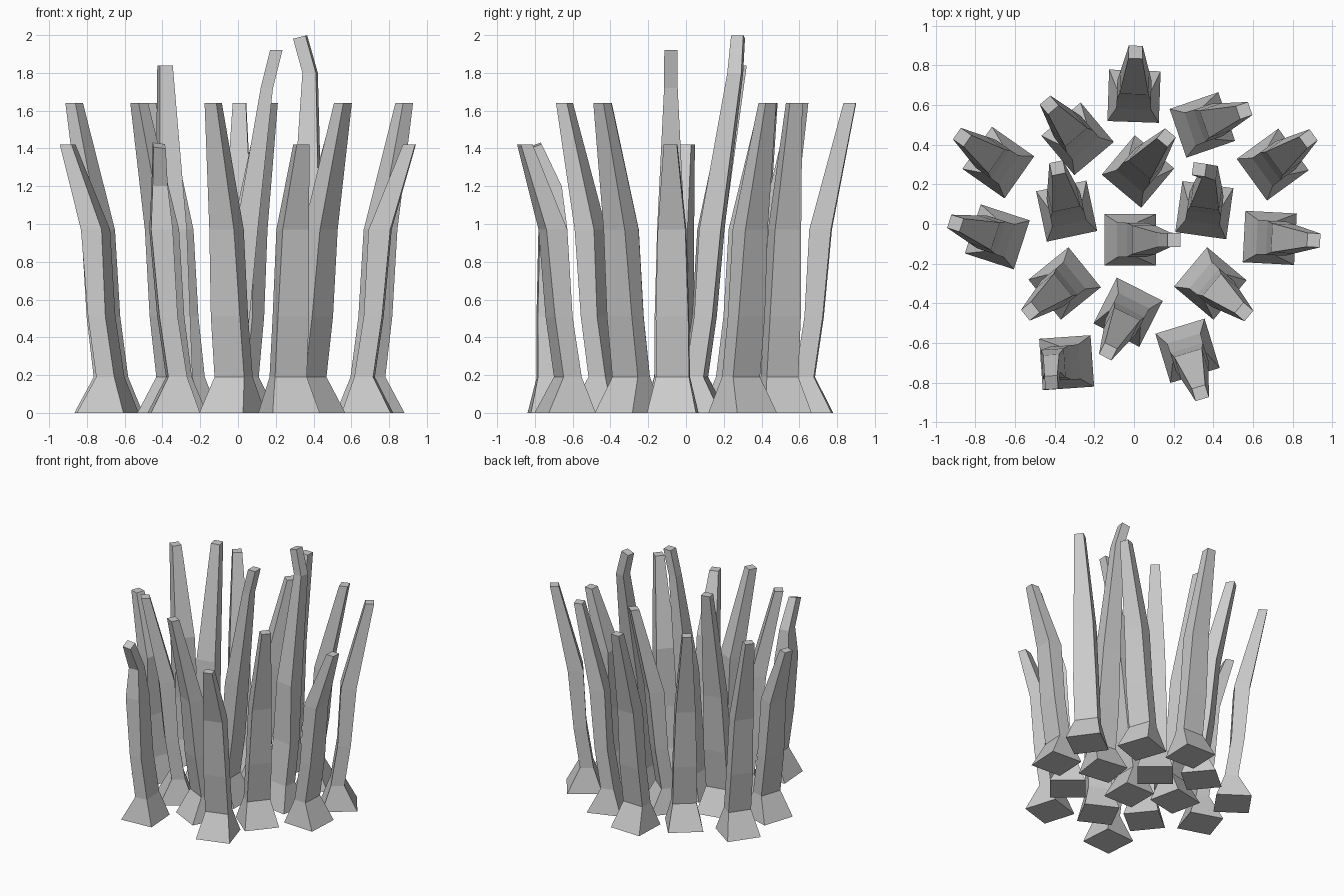
import bpy, bmesh
from math import radians
from mathutils import Matrix, Vector

if "Cube" in bpy.data.objects:
    bpy.data.objects.remove(bpy.data.objects["Cube"], do_unlink=True)

grey = bpy.data.materials.new("stone_grey")
grey.use_nodes = True
colour = (0.6, 0.6, 0.6, 1)
grey.diffuse_color = colour
grey.node_tree.nodes["Principled BSDF"].inputs["Base Color"].default_value = colour

# Shared stalk profile: height, inner edge, outer edge, half width
STALK = [(0, -0.13, 0.13, 0.13), (0.19, -0.065, 0.035, 0.088),
         (0.51, -0.015, 0.082, 0.086), (0.97, 0.01, 0.125, 0.073)]


def tip(z):
    return [(z, 0.19, 0.255, 0.035)]


SHORT, MEDIUM, TALL = tip(1.42), tip(1.64), tip(1.84)
TALLEST = [(1.72, 0.14, 0.205, 0.036)] + tip(1.92)
CROOKED = [(1.8, 0.155, 0.23, 0.036), (1.99, 0.175, 0.24, 0.033)]
HOOKED = [(1.2, 0.035, 0.115, 0.045), (1.415, 0.045, 0.11, 0.034)]


def make_stalk(name, x, y, angle, top, top_shift=(0, 0), tilt=(0, 0)):
    """Loft square rings up a leaning stalk; the last ring may shift and tilt."""
    bm = bmesh.new()
    sections = STALK + top
    turn = Matrix.Translation((x, y, 0)) @ Matrix.Rotation(radians(angle), 4, "Z")
    rings = []
    for i, (z, inner, outer, half) in enumerate(sections):
        ring = []
        for u, v in ((inner, -half), (outer, -half), (outer, half), (inner, half)):
            p = turn @ Vector((u, v, z))
            if i == len(sections) - 1:
                mid = turn @ Vector(((inner + outer) / 2, 0, z))
                p.z += tilt[0] * (p.x - mid.x) + tilt[1] * (p.y - mid.y)
                p.x += top_shift[0]
                p.y += top_shift[1]
            ring.append(bm.verts.new(p))
        rings.append(ring)
    for low, high in zip(rings, rings[1:]):
        for k in range(4):
            n = (k + 1) % 4
            bm.faces.new((low[k], low[n], high[n], high[k]))
    bm.faces.new(rings[0][::-1])
    bm.faces.new(rings[-1])
    bmesh.ops.recalc_face_normals(bm, faces=bm.faces)
    mesh = bpy.data.meshes.new(name)
    bm.to_mesh(mesh)
    bm.free()
    mesh.materials.append(grey)
    bpy.context.collection.objects.link(bpy.data.objects.new(name, mesh))


# Back row
make_stalk("stalk_back", 0, 0.645, 88, MEDIUM)
make_stalk("stalk_back_left", 0.345, 0.5, 19, MEDIUM)
make_stalk("stalk_back_right", -0.285, 0.43, 130, MEDIUM)
make_stalk("stalk_far_back_right", -0.685, 0.31, 145, MEDIUM)
make_stalk("stalk_far_back_left", 0.7, 0.3, 36, MEDIUM)
# Middle
make_stalk("stalk_inner_back", 0.02, 0.265, 50, MEDIUM)
make_stalk("stalk_inner_right", -0.34, 0.065, 102, TALL)
make_stalk("stalk_inner_left", 0.355, 0.07, 82, CROOKED, (-0.055, 0), (0.25, 0))
make_stalk("stalk_centre", -0.02, -0.08, 0, TALLEST)
make_stalk("stalk_side_right", -0.69, -0.065, 162, SHORT)
make_stalk("stalk_side_left", 0.685, -0.07, -3, SHORT)
# Front row
make_stalk("stalk_front_right", -0.35, -0.3, 219, MEDIUM)
make_stalk("stalk_front_left", 0.385, -0.3, -40, MEDIUM)
make_stalk("stalk_front_centre", -0.03, -0.445, 243, MEDIUM)
make_stalk("stalk_hooked", -0.34, -0.7, 184, HOOKED, (0, -0.095), (-0.15, 0.35))
make_stalk("stalk_front", 0.27, -0.64, -73, SHORT)
